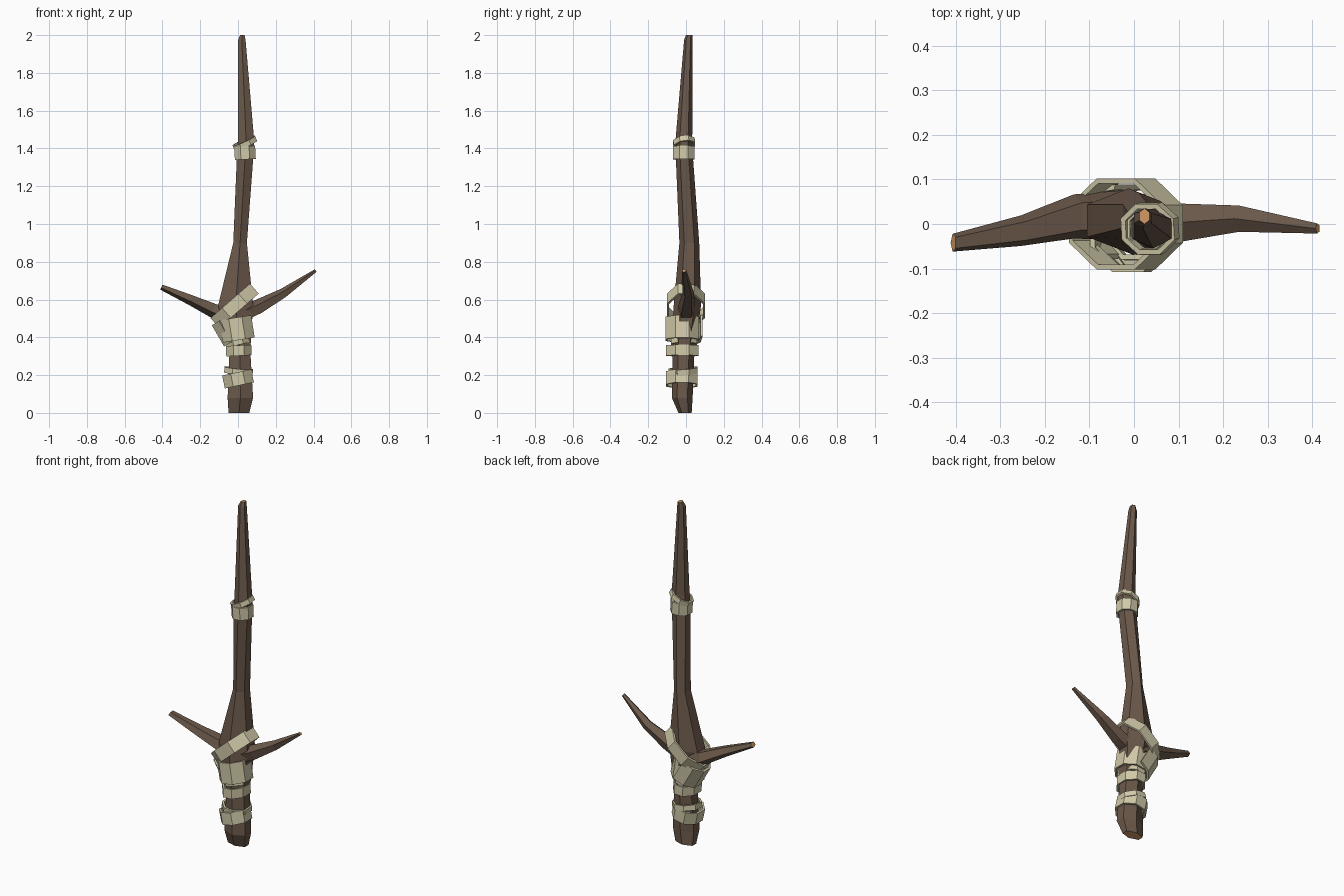
import bpy, bmesh, math
from mathutils import Vector, Matrix

if "Cube" in bpy.data.objects:
    bpy.data.objects.remove(bpy.data.objects["Cube"])


def material(name, rgb):
    m = bpy.data.materials.new(name)
    m.diffuse_color = (*rgb, 1)
    m.use_nodes = True
    m.node_tree.nodes["Principled BSDF"].inputs["Base Color"].default_value = m.diffuse_color
    return m


WOOD = material("dark bark", (0.15, 0.10, 0.07))
CUT = material("cut wood", (0.64, 0.33, 0.13))
CLOTH = material("pale cloth", (0.63, 0.58, 0.39))


def loft(name, rings, mats, closed=False):
    """Skin a row of equal-sized rings; the end caps use the last material."""
    bm = bmesh.new()
    loops = [[bm.verts.new(p) for p in r] for r in rings]
    n = len(loops[0])
    pairs = list(zip(loops, loops[1:]))
    if closed:
        pairs.append((loops[-1], loops[0]))
    for a, b in pairs:
        for i in range(n):
            j = (i + 1) % n
            bm.faces.new((a[i], a[j], b[j], b[i]))
    if not closed:
        for end in (loops[0], loops[-1]):
            bm.faces.new(end).material_index = len(mats) - 1
    bmesh.ops.recalc_face_normals(bm, faces=bm.faces)
    me = bpy.data.meshes.new(name)
    bm.to_mesh(me)
    bm.free()
    for m in mats:
        me.materials.append(m)
    ob = bpy.data.objects.new(name, me)
    bpy.context.collection.objects.link(ob)
    return ob


# Main shaft: six-sided sections given as z, x range, y range
SHAFT = [
    (0.00, -0.05, 0.06, -0.04, 0.03),
    (0.08, -0.055, 0.08, -0.075, 0.035),
    (0.33, -0.045, 0.065, -0.07, 0.045),
    (0.57, -0.105, 0.08, -0.065, 0.08),
    (0.90, -0.025, 0.047, -0.035, 0.07),
    (1.38, -0.005, 0.083, -0.055, 0.035),
    (1.45, 0.00, 0.085, -0.055, 0.033),
    (1.975, 0.00, 0.04, -0.01, 0.035),
    (2.00, 0.012, 0.035, 0.00, 0.035),
]
rings = []
for z, x0, x1, y0, y1 in SHAFT:
    ring = []
    for k in range(6):
        a = math.radians(30 + 60 * k)
        ring.append(Vector(((x0 + x1) / 2 + (x1 - x0) / 2 * math.cos(a) / 0.866,
                            (y0 + y1) / 2 + (y1 - y0) / 2 * math.sin(a), z)))
    rings.append(ring)
loft("shaft", rings, [WOOD, CUT])


# Side branches: sections given as centre, half width in y, half height
def branch(name, sections):
    pts = [Vector(s[0]) for s in sections]
    rings = []
    for i, (c, hy, hn) in enumerate(sections):
        t = pts[min(i + 1, len(pts) - 1)] - pts[max(i - 1, 0)]
        up = Vector((-t.z, 0, t.x)).normalized()
        rings.append([pts[i] + up * hn * math.sin(a) + Vector((0, hy * math.cos(a), 0))
                      for a in (math.radians(18 + 72 * k) for k in range(5))])
    loft(name, rings, [WOOD, CUT])


branch("left_branch", [((0.0, 0.02, 0.50), 0.06, 0.05),
                       ((-0.13, 0.017, 0.545), 0.052, 0.042),
                       ((-0.25, -0.015, 0.60), 0.036, 0.03),
                       ((-0.405, -0.042, 0.667), 0.021, 0.016)])
branch("right_branch", [((0.0, 0.0, 0.51), 0.05, 0.045),
                        ((0.11, 0.003, 0.56), 0.045, 0.042),
                        ((0.24, 0.012, 0.632), 0.031, 0.028),
                        ((0.412, -0.01, 0.753), 0.012, 0.009)])


# Cloth wraps: thin faceted bands, tilted about y (right side up) and x
def band(name, centre, rx, ry, height, tilt=0, pitch=0, arc=None, sides=8, thick=0.012):
    m = (Matrix.Translation(centre) @ Matrix.Rotation(math.radians(-tilt), 4, 'Y')
         @ Matrix.Rotation(math.radians(pitch), 4, 'X'))
    if arc:
        angles = [arc[0] + (arc[1] - arc[0]) * k / sides for k in range(sides + 1)]
    else:
        angles = [360 * (k + 0.5) / sides for k in range(sides)]
    h = height / 2
    rings = []
    for deg in angles:
        c, s = math.cos(math.radians(deg)), math.sin(math.radians(deg))
        rings.append([m @ Vector(((rx - d) * c, (ry - d) * s, z))
                      for d, z in ((0, -h), (0, h), (thick, h), (thick, -h))])
    loft(name, rings, [CLOTH], closed=arc is None)


band("grip_wrap_low", (0.0, -0.022, 0.18), 0.085, 0.09, 0.07, 12)
band("grip_wrap_low_strip", (0.003, -0.015, 0.222), 0.082, 0.082, 0.03, -6, 4)
band("grip_wrap_middle", (0.004, -0.02, 0.33), 0.073, 0.092, 0.055, 3)
band("grip_wrap_middle_strip", (0.0, -0.01, 0.375), 0.068, 0.075, 0.03, 14)
band("grip_wrap_top", (-0.005, -0.02, 0.445), 0.092, 0.095, 0.12, 9)
band("left_wrap", (-0.025, 0.0, 0.455), 0.10, 0.09, 0.13, 30, arc=(80, 240), sides=4)
band("cross_wrap", (-0.018, 0.0, 0.567), 0.15, 0.11, 0.07, 41)
band("blade_wrap", (0.037, -0.012, 1.377), 0.06, 0.062, 0.07, 3)
band("blade_wrap_strip", (0.036, -0.01, 1.428), 0.07, 0.062, 0.028, 24, 8)
